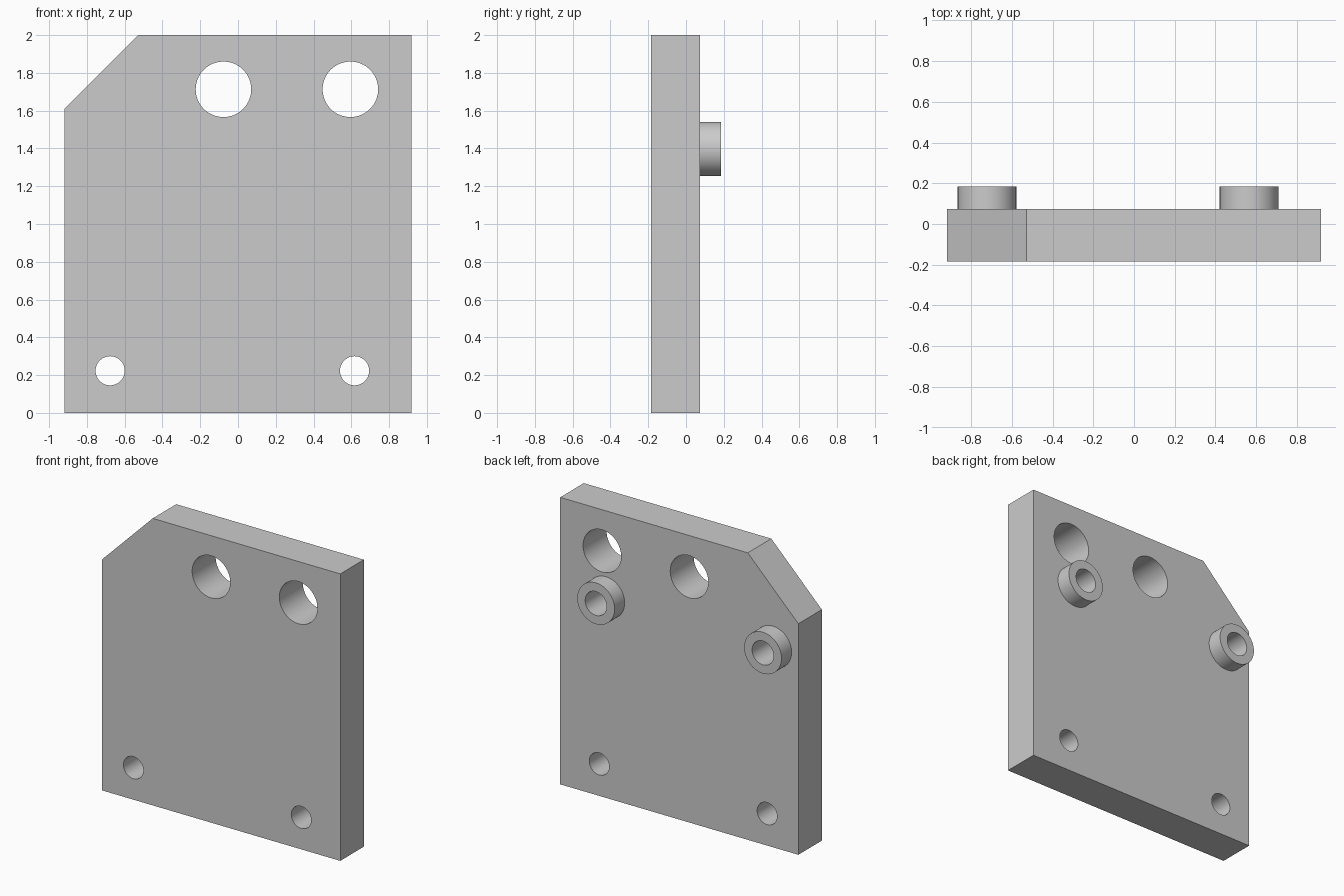
import bpy
import bmesh
from math import radians
from mathutils import Matrix

cube = bpy.data.objects.get("Cube")
if cube:
    bpy.data.objects.remove(cube, do_unlink=True)

FRONT, BACK, BOSS_END = -0.185, 0.074, 0.185
HALF_WIDTH, HEIGHT, CHAMFER = 0.918, 2.0, 0.39

grey = bpy.data.materials.new("plain grey")
grey.use_nodes = True
color = (0.6, 0.6, 0.6, 1)
grey.diffuse_color = color
grey.node_tree.nodes["Principled BSDF"].inputs["Base Color"].default_value = color


def add_object(name, bm):
    bmesh.ops.recalc_face_normals(bm, faces=bm.faces)
    mesh = bpy.data.meshes.new(name)
    bm.to_mesh(mesh)
    bm.free()
    mesh.materials.append(grey)
    obj = bpy.data.objects.new(name, mesh)
    bpy.context.collection.objects.link(obj)
    return obj


def cylinder(name, x, z, radius, y0, y1):
    """Cylinder running along y from y0 to y1."""
    bm = bmesh.new()
    place = Matrix.Translation((x, (y0 + y1) / 2, z)) @ Matrix.Rotation(radians(90), 4, "X")
    bmesh.ops.create_cone(bm, cap_ends=True, segments=64, radius1=radius,
                          radius2=radius, depth=y1 - y0, matrix=place)
    return add_object(name, bm)


def combine(target, tool, operation):
    """Apply a boolean and discard the tool object."""
    tool.hide_render = True
    mod = target.modifiers.new(tool.name, "BOOLEAN")
    mod.operation = operation
    mod.solver = "EXACT"
    mod.object = tool
    bpy.context.view_layer.objects.active = target
    bpy.ops.object.modifier_apply(modifier=mod.name)
    bpy.data.objects.remove(tool, do_unlink=True)


# Plate with one cut corner
outline = [(-HALF_WIDTH, 0), (HALF_WIDTH, 0), (HALF_WIDTH, HEIGHT),
           (-HALF_WIDTH + CHAMFER, HEIGHT), (-HALF_WIDTH, HEIGHT - CHAMFER)]
bm = bmesh.new()
face = bm.faces.new([bm.verts.new((x, FRONT, z)) for x, z in outline])
extruded = bmesh.ops.extrude_face_region(bm, geom=[face])["geom"]
bmesh.ops.translate(bm, vec=(0, BACK - FRONT, 0),
                    verts=[v for v in extruded if isinstance(v, bmesh.types.BMVert)])
plate = add_object("mounting_plate", bm)

# Round bosses on the back, each with a blind bore
for x in (-0.722, 0.565):
    combine(plate, cylinder("boss", x, 1.397, 0.144, BACK - 0.05, BOSS_END), "UNION")
    combine(plate, cylinder("boss_bore", x, 1.397, 0.083, -0.1, BOSS_END + 0.1), "DIFFERENCE")

# Large upper and small lower through holes
for x, z, radius in ((-0.077, 1.713, 0.147), (0.595, 1.713, 0.147),
                     (-0.677, 0.223, 0.077), (0.617, 0.223, 0.077)):
    combine(plate, cylinder("through_hole", x, z, radius, FRONT - 0.1, BACK + 0.1), "DIFFERENCE")

# Smooth bores with crisp edges
bpy.ops.object.select_all(action="DESELECT")
plate.select_set(True)
bpy.context.view_layer.objects.active = plate
bpy.ops.object.shade_smooth_by_angle(angle=radians(30))
